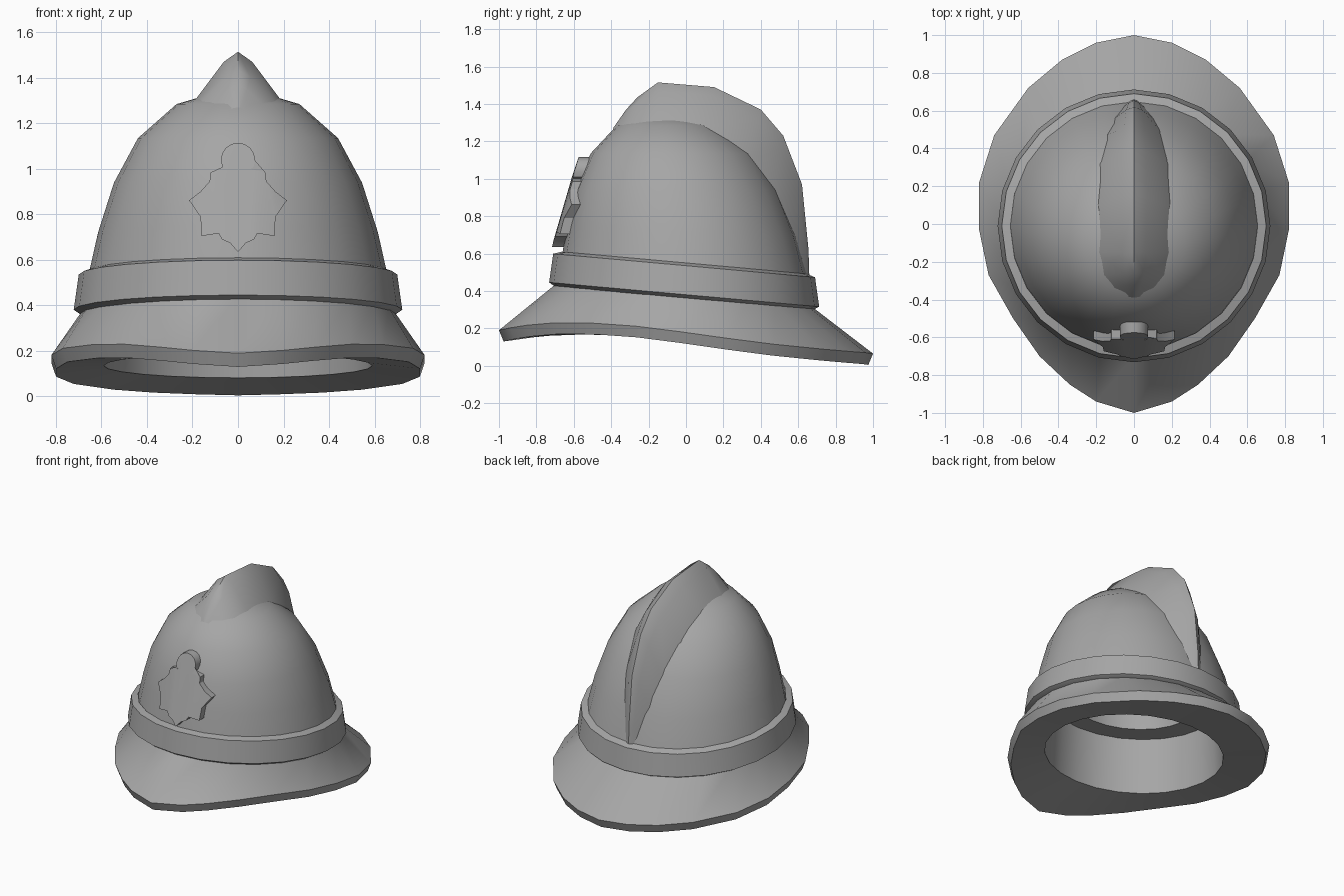
import bpy, bmesh
from math import sin, cos, pi, radians
from mathutils import Vector

if "Cube" in bpy.data.objects:
    bpy.data.objects.remove(bpy.data.objects["Cube"])

GREY = (0.38, 0.38, 0.38, 1.0)
grey = bpy.data.materials.new("helmet_grey")
grey.use_nodes = True
grey.diffuse_color = GREY
grey.node_tree.nodes["Principled BSDF"].inputs["Base Color"].default_value = GREY

SEGMENTS = 24
TILT = 0.09  # headband drops towards the back


def finish(bm, name, angle=30):
    bmesh.ops.recalc_face_normals(bm, faces=bm.faces)
    mesh = bpy.data.meshes.new(name)
    bm.to_mesh(mesh)
    bm.free()
    mesh.materials.append(grey)
    obj = bpy.data.objects.new(name, mesh)
    bpy.context.collection.objects.link(obj)
    bpy.ops.object.select_all(action='DESELECT')
    obj.select_set(True)
    bpy.context.view_layer.objects.active = obj
    bpy.ops.object.shade_smooth_by_angle(angle=radians(angle))
    return obj


def ring(radius, z, centre_y=0.0, tilt=0.0):
    points = []
    for i in range(SEGMENTS):
        a = 2 * pi * i / SEGMENTS
        y = centre_y + radius * cos(a)
        points.append((radius * sin(a), y, z - tilt * y))
    return points


def loft(name, rings, tip=None, closed=True, wrap=False, angle=30):
    """Skin a list of equal point rings; optionally close to a tip or back to the start."""
    bm = bmesh.new()
    rows = [[bm.verts.new(p) for p in r] for r in rings]
    pairs = list(zip(rows, rows[1:]))
    if wrap:
        pairs.append((rows[-1], rows[0]))
    for low, high in pairs:
        n = len(low)
        for i in range(n if closed else n - 1):
            j = (i + 1) % n
            bm.faces.new((low[i], low[j], high[j], high[i]))
    if tip:
        top = bm.verts.new(tip)
        for i, v in enumerate(rows[-1]):
            bm.faces.new((v, rows[-1][(i + 1) % len(rows[-1])], top))
    return finish(bm, name, angle)


# Dome shell, leaning slightly forward towards the crown
loft("dome", [
    ring(0.66, 0.52, -0.005, TILT),
    ring(0.615, 0.72, -0.02, 0.05),
    ring(0.545, 0.94, -0.05),
    ring(0.44, 1.135, -0.07),
    ring(0.27, 1.285, -0.1),
    ring(0.1, 1.335, -0.11),
], tip=(0, -0.11, 1.345), angle=40)

# Raised headband
loft("headband", [
    ring(0.65, 0.355, -0.01, TILT),
    ring(0.69, 0.36, -0.01, TILT),
    ring(0.722, 0.38, -0.01, TILT),
    ring(0.7, 0.535, -0.01, TILT),
    ring(0.655, 0.55, -0.01, TILT),
], wrap=True)

# Brim: half outline from back to front as x, y, top height, then mirrored
half = [(0, 1, .065), (.2, .96, .07), (.38, .87, .077), (.56, .72, .09),
        (.74, .47, .115), (.82, .22, .147), (.82, -.03, .182), (.77, -.27, .212),
        (.64, -.5, .228), (.5, -.7, .23), (.34, -.85, .217), (.2, -.94, .203),
        (0, -1, .19)]
edge = half + [(-x, y, z) for x, y, z in half[-2:0:-1]]
under = [(x * .975, y * .975, z - .06) for x, y, z in edge]
loft("brim", [
    ring(0.685, 0.375, -0.01, TILT),
    edge,
    under,
    ring(0.59, 0.135, 0.0, TILT),
    ring(0.57, 0.54, 0.0, TILT),
    ring(0.66, 0.54, 0.0, TILT),
], wrap=True, angle=35)

# Inner liner with a ledge below the hollow crown
loft("liner", [
    ring(0.575, 0.535, 0.0, TILT),
    ring(0.42, 0.535, 0.0, TILT),
    ring(0.38, 0.8, -0.02),
    ring(0.25, 1.05, -0.06),
], tip=(0, -0.08, 1.15))

# Crest: each station is base half width, base y, base z, ridge y, ridge z
stations = [
    (.03, -.385, 1.265, -.39, 1.27),
    (.11, -.34, 1.28, -.32, 1.37),
    (.15, -.27, 1.305, -.26, 1.435),
    (.172, -.15, 1.325, -.15, 1.515),
    (.18, .1, 1.295, .15, 1.49),
    (.175, .32, 1.15, .4, 1.37),
    (.15, .47, .92, .52, 1.23),
    (.115, .55, .7, .62, .97),
    (.075, .6, .55, .655, .62),
    (.06, .62, .47, .66, .46),
]
sections = []
for width, by, bz, ry, rz in stations:
    base, ridge = Vector((width, by, bz)), Vector((0, ry, rz))
    shoulder = base.lerp(ridge, 0.77)
    shoulder.x = width * 0.36
    root = shoulder + (base - shoulder) * 1.15  # sunk into the dome
    flip = lambda v: Vector((-v.x, v.y, v.z))
    sections.append([root, shoulder, ridge, flip(shoulder), flip(root)])
loft("crest", sections, closed=False, angle=40)

# Front badge: star plate with a round head, curved to sit on the dome
right = [(0, .635), (.035, .675), (.07, .69), (.085, .717), (.16, .705), (.165, .79),
         (.215, .862), (.165, .9), (.125, .945), (.12, .985), (.055, 1.0)]
head = [(0.075 * sin(a), 1.04 + 0.075 * cos(a))
        for a in [radians(d) for d in range(115, -1, -23)]]
right += head
outline = right + [(-x, z) for x, z in right[-2:0:-1]]


def badge_y(x, z):
    lean = -0.575 - 0.4 * (1.115 - z) + 0.22 * (1.115 - z) ** 2
    return lean + 1.1 * x * x


bm = bmesh.new()
front = [bm.verts.new((x, badge_y(x, z), z)) for x, z in outline]
back = [bm.verts.new((x, badge_y(x, z) + 0.09, z)) for x, z in outline]
for i in range(len(front)):
    j = (i + 1) % len(front)
    bm.faces.new((front[i], front[j], back[j], back[i]))
caps = [bm.faces.new(front), bm.faces.new(back[::-1])]
bmesh.ops.triangulate(bm, faces=caps)
finish(bm, "badge")
